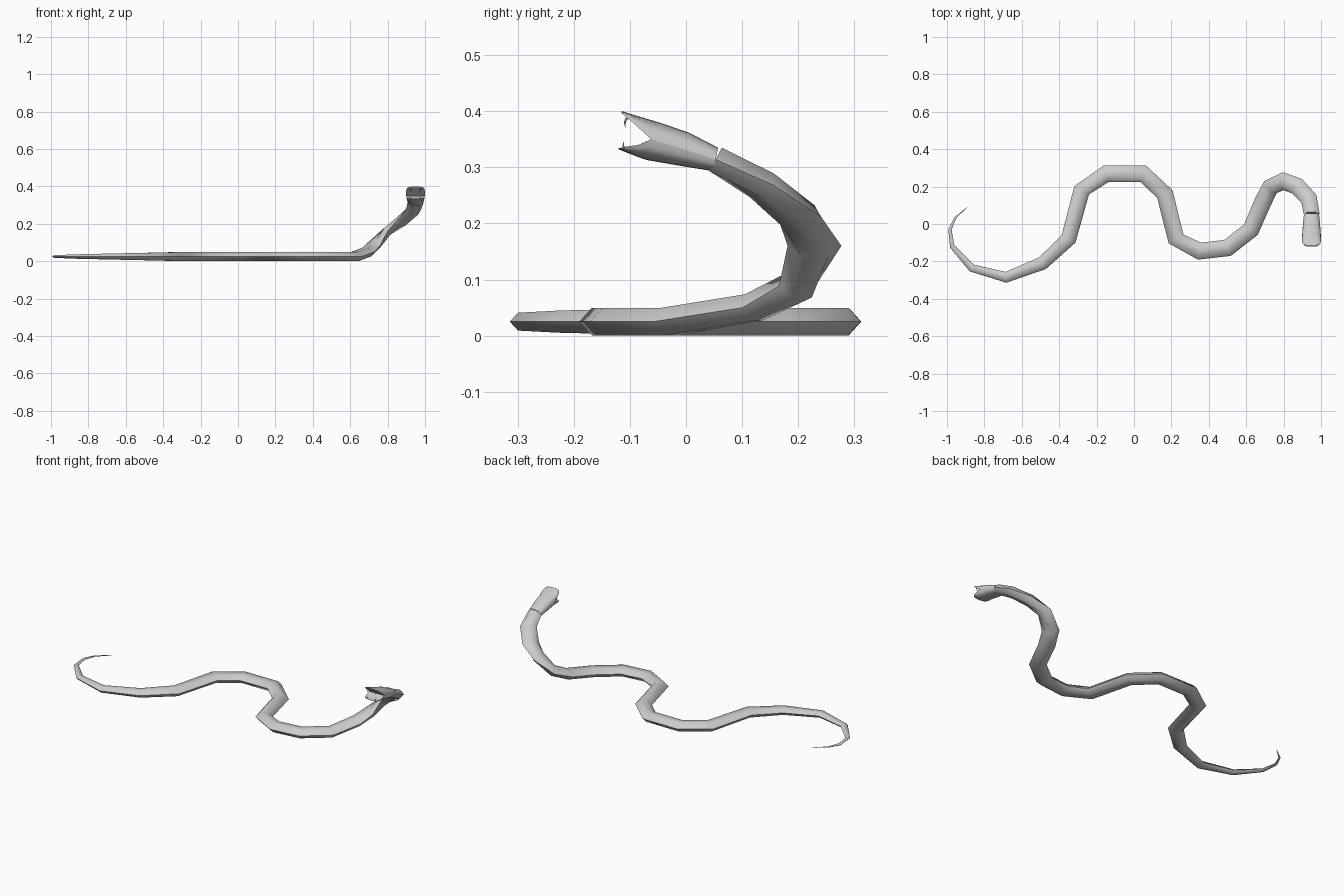
import bpy, math
from mathutils import Vector

if "Cube" in bpy.data.objects:
    bpy.data.objects.remove(bpy.data.objects["Cube"])


def make_object(name, verts, faces, angle):
    me = bpy.data.meshes.new(name)
    me.from_pydata([tuple(v) for v in verts], [], faces)
    me.update()
    ob = bpy.data.objects.new(name, me)
    bpy.context.collection.objects.link(ob)
    bpy.ops.object.select_all(action='DESELECT')
    ob.select_set(True)
    bpy.context.view_layer.objects.active = ob
    bpy.ops.object.mode_set(mode='EDIT')
    bpy.ops.mesh.select_all(action='SELECT')
    bpy.ops.mesh.normals_make_consistent(inside=False)
    bpy.ops.object.mode_set(mode='OBJECT')
    bpy.ops.object.shade_smooth_by_angle(angle=math.radians(angle))
    return ob


# Body: flattened hexagon swept along x, y, z, half width
G = 0.025
path = [
    (-.89, .09, G, .001), (-.955, .035, G, .005), (-.984, -.03, G, .009),
    (-.972, -.12, G, .013), (-.868, -.235, G, .021), (-.685, -.285, G, .029),
    (-.49, -.21, G, .036), (-.35, -.08, G, .042), (-.28, .18, G, .045),
    (-.15, .268, G, .046), (.05, .268, G, .046), (.165, .16, G, .046),
    (.225, -.08, G, .046), (.35, -.145, G, .046), (.5, -.128, G, .046),
    (.625, -.03, G, .046), (.69, .12, .05, .046), (.73, .198, .088, .046),
    (.798, .229, .16, .048), (.872, .202, .212, .047), (.935, .135, .268, .045),
    (.95, .053, .314, .043)]
pts = [Vector(p[:3]) for p in path]
verts, faces = [], []
n = len(pts)
for i, p in enumerate(pts):
    t = (pts[min(i + 1, n - 1)] - pts[max(i - 1, 0)]).normalized()
    if i == n - 1:
        t = Vector((0, -.87, .45)).normalized()
    side = t.cross(Vector((0, 0, 1))).normalized()
    up = side.cross(t)
    w = path[i][3]
    h = min(w * .55, .0245)
    for a, b in ((1, 0), (.5, 1), (-.5, 1), (-1, 0), (-.5, -1), (.5, -1)):
        verts.append(p + side * a * w + up * b * h)
for i in range(n - 1):
    for k in range(6):
        a, b = i * 6 + k, i * 6 + (k + 1) % 6
        faces.append((a, b, b + 6, a + 6))
faces += [tuple(range(6)), tuple(range((n - 1) * 6, n * 6))]
make_object("body", verts, faces, 50)

HX = .949


# Jaw half: arched shell, with the mouth surface closed from station `mouth` on
def jaw(name, stations, mouth, seg=10):
    verts, faces = [], []
    for ey, ez, ty, tz, hw in stations:
        for k in range(seg + 1):
            a = math.pi * k / seg
            s = math.sin(a) ** .8 if 0 < k < seg else 0
            verts.append((HX + hw * math.cos(a), ey + (ty - ey) * s, ez + (tz - ez) * s))
    m = seg + 1
    for i in range(len(stations) - 1):
        for k in range(seg):
            a = i * m + k
            faces.append((a, a + 1, a + m + 1, a + m))
        if i >= mouth:
            faces.append((i * m, i * m + seg, (i + 1) * m + seg, (i + 1) * m))
    last = (len(stations) - 1) * m
    faces.append(tuple(range(last, last + m)))
    return make_object(name, verts, faces, 50)


# edge y, edge z, crown y, crown z, half width
jaw("upper_head", [
    (.053, .314, .057, .335, .040), (-.005, .333, .005, .362, .046),
    (-.062, .350, -.045, .379, .050), (-.085, .371, -.075, .388, .051),
    (-.102, .386, -.098, .395, .048), (-.111, .393, -.110, .399, .041),
    (-.115, .397, -.115, .400, .028)], 2)
jaw("lower_jaw", [
    (.053, .314, .049, .293, .040), (-.005, .333, -.012, .303, .046),
    (-.062, .350, -.070, .313, .049), (-.085, .340, -.087, .319, .049),
    (-.105, .337, -.105, .326, .046), (-.115, .335, -.115, .330, .038),
    (-.120, .334, -.120, .332, .026)], 2)


# Fangs: curved tapering spikes, mirrored across the head
def fang(name, x, curve, r):
    verts, faces = [], []
    for i, (y, z) in enumerate(curve):
        q = r * (1 - i / (len(curve) - 1)) + .0001
        for k in range(6):
            a = k * math.pi / 3
            verts.append((x + q * math.cos(a), y + q * math.sin(a), z))
    for i in range(len(curve) - 1):
        for k in range(6):
            a, b = i * 6 + k, i * 6 + (k + 1) % 6
            faces.append((a, b, b + 6, a + 6))
    faces += [tuple(range(6)), tuple(range(len(verts) - 6, len(verts)))]
    make_object(name, verts, faces, 50)


for s, label in ((-1, "left"), (1, "right")):
    fang("upper_fang_" + label, HX + s * .026, [(-.103, .391), (-.109, .381), (-.108, .369)], .004)
    fang("lower_fang_" + label, HX + s * .026, [(-.109, .333), (-.112, .339), (-.111, .346)], .003)
